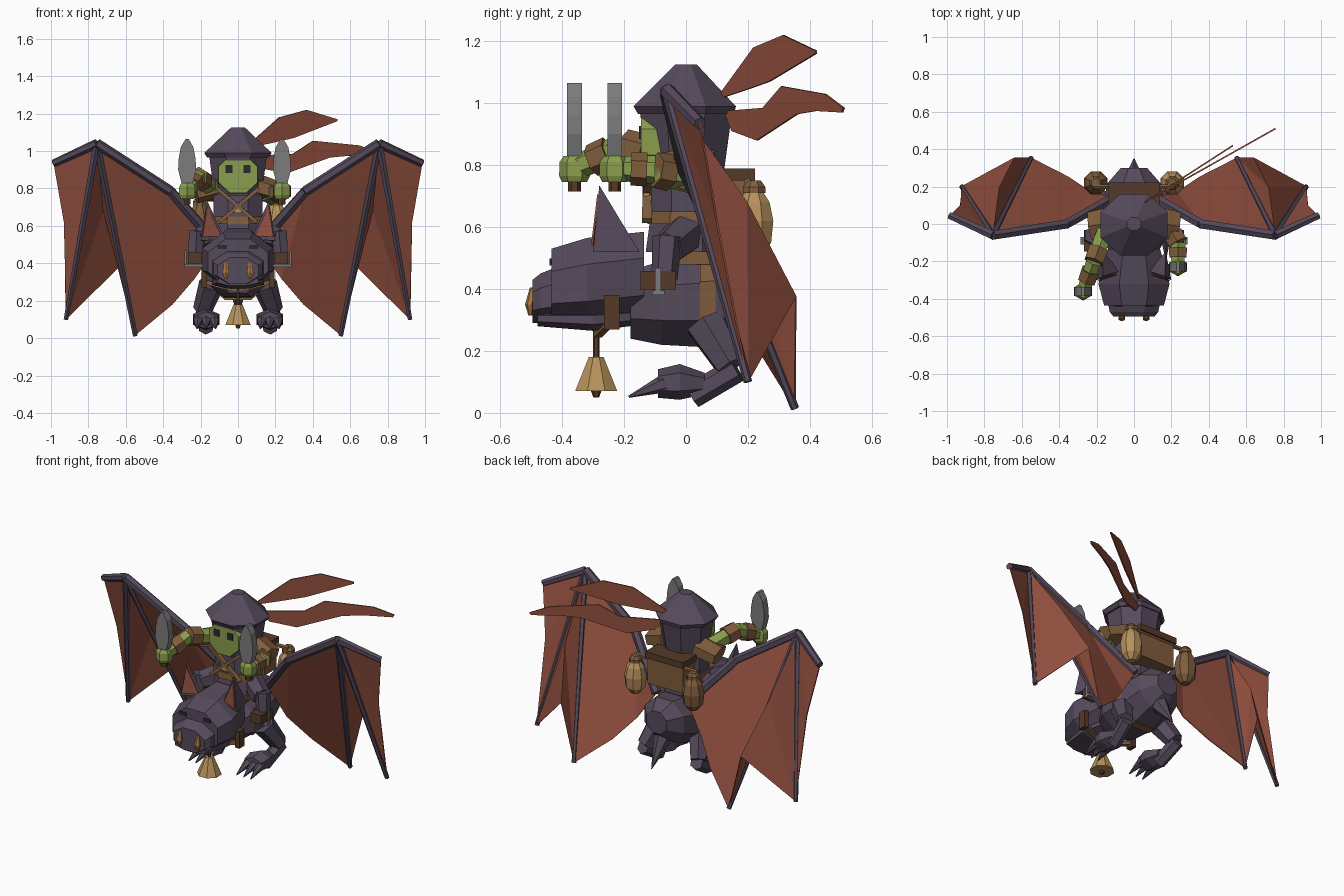
import bpy, bmesh, math
from mathutils import Vector

cube = bpy.data.objects.get("Cube")
if cube:
    bpy.data.objects.remove(cube, do_unlink=True)


def material(name, rgb):
    m = bpy.data.materials.new(name)
    m.use_nodes = True
    m.diffuse_color = (*rgb, 1)
    m.node_tree.nodes["Principled BSDF"].inputs["Base Color"].default_value = (*rgb, 1)
    return m


PURPLE = material("dusky purple", (.093, .069, .107))
RED = material("rust membrane", (.29, .08, .05))
GREEN = material("green skin", (.25, .34, .075))
BROWN = material("brown leather", (.215, .11, .046))
TAN = material("tan brass", (.47, .285, .105))
STEEL = material("grey steel", (.2, .2, .2))
DARK_BROWN = material("dark leather", (.09, .042, .02))
DARK = material("dark eyes", (.026, .021, .032))
FANG = material("amber fang", (.4, .19, .055))

X, Y, Z = Vector((1, 0, 0)), Vector((0, 1, 0)), Vector((0, 0, 1))


def build(name, verts, faces, mat, thick=0):
    bm = bmesh.new()
    vs = [bm.verts.new(v) for v in verts]
    for f in faces:
        bm.faces.new([vs[i] for i in f])
    bmesh.ops.remove_doubles(bm, verts=bm.verts, dist=.0005)
    bmesh.ops.recalc_face_normals(bm, faces=bm.faces)
    mesh = bpy.data.meshes.new(name)
    bm.to_mesh(mesh)
    bm.free()
    mesh.materials.append(mat)
    obj = bpy.data.objects.new(name, mesh)
    bpy.context.collection.objects.link(obj)
    if thick:
        mod = obj.modifiers.new("thickness", 'SOLIDIFY')
        mod.thickness, mod.offset = thick, 0
    return obj


def loft(name, rings, mat, u=X, v=Z, n=8):
    """Skin rings of (centre, half width along u, half width along v)."""
    k = 1 / math.cos(math.pi / n)
    verts = []
    for c, a, b in rings:
        for i in range(n):
            t = math.tau * (i + .5) / n
            verts.append(Vector(c) + u * (a * k * math.cos(t)) + v * (b * k * math.sin(t)))
    faces = [list(range(n)), list(range(len(verts) - n, len(verts)))]
    for r in range(len(rings) - 1):
        for i in range(n):
            j = (i + 1) % n
            faces.append([r * n + i, r * n + j, r * n + n + j, r * n + n + i])
    return build(name, verts, faces, mat)


def limb(name, p, q, r0, r1, mat, n=6, flat=1):
    """Tapered bar from p to q."""
    d = (Vector(q) - Vector(p)).normalized()
    u = d.cross(Y if abs(d.z) > .9 else Z).normalized()
    return loft(name, [(p, r0, r0 * flat), (q, r1, r1 * flat)], mat, u, u.cross(d), n)


def box(name, c, size, mat):
    h = Z * size[2] / 2
    c = Vector(c)
    return loft(name, [(c - h, size[0] / 2, size[1] / 2), (c + h, size[0] / 2, size[1] / 2)],
                mat, X, Y, 4)


def lathe(name, x, y, profile, mat, n=8):
    return loft(name, [((x, y, z), r, r) for z, r in profile], mat, X, Y, n)


def along_y(name, rings, mat):
    return loft(name, [((0, y, z), a, b) for y, z, a, b in rings], mat)


# Mount body, head and tail
along_y("mount_body", [(-.18, .35, .11, .11), (-.08, .355, .17, .135), (.1, .36, .17, .15),
                       (.22, .39, .14, .13), (.3, .4, .07, .07)], PURPLE)
along_y("mount_head", [(-.435, .405, .16, .125), (-.32, .42, .19, .145),
                       (-.135, .44, .14, .145)], PURPLE)
along_y("mount_jaw", [(-.48, .305, .11, .025), (-.3, .3, .14, .035), (-.18, .31, .1, .03)], PURPLE)
along_y("mount_snout", [(-.495, .36, .11, .07), (-.47, .37, .13, .08),
                        (-.42, .38, .14, .09)], PURPLE)
limb("mount_tail", (0, .2, .33), (0, .35, .12), .06, .002, PURPLE)

# Tack: neck bell and saddle
lathe("bell", 0, -.29, [(.07, .068), (.085, .062), (.18, .024)], TAN)
lathe("bell_clapper", 0, -.29, [(.05, .008), (.075, .016)], DARK_BROWN, 6)
lathe("bell_rod", 0, -.29, [(.17, .009), (.29, .009)], DARK_BROWN, 6)
along_y("saddle_girth", [(.045, .36, .174, .155), (.095, .362, .172, .154)], BROWN)
box("saddle", (0, .02, .515), (.24, .2, .07), BROWN)

# Rider torso, hood and face
loft("rider_robe", [((0, 0, .52), .15, .13), ((0, 0, .63), .13, .115),
                    ((0, 0, .82), .13, .11)], PURPLE, X, Y)
loft("rider_belt", [((0, 0, .61), .14, .125), ((0, 0, .65), .137, .122)], BROWN, X, Y)
loft("hood", [((0, 0, .76), .125, .12), ((0, 0, .98), .155, .15)], PURPLE, X, Y)
loft("hood_crown", [((0, 0, .965), .165, .155), ((0, -.004, .99), .18, .165),
                    ((0, 0, 1.125), .038, .035)], PURPLE, X, Y)
along_y("rider_face", [(-.146, .875, .105, .1), (-.05, .875, .11, .105)], GREEN)
box("backpack", (0, .15, .68), (.25, .12, .19), BROWN)
box("backpack_flap", (0, .155, .77), (.27, .135, .04), DARK_BROWN)
limb("pouch_bar", (-.22, .2, .745), (.22, .2, .745), .012, .012, BROWN)
box("chest_buckle", (0, -.128, .69), (.04, .02, .04), TAN)

for s, side in ((1, "left"), (-1, "right")):
    def m(x, y, z):
        return Vector((x * s, y, z))

    # Wing bones and membranes
    wrist, tip, elbow, root = m(.755, -.06, 1.04), m(.985, .045, .935), m(.36, 0, .785), m(.11, .14, .5)
    outer_end, inner_end = m(.92, .2, .1), m(.55, .352, .014)
    limb(side + "_wing_arm", root, elbow, .026, .024, PURPLE)
    limb(side + "_wing_forearm", elbow, wrist, .024, .024, PURPLE)
    limb(side + "_wing_spur", wrist, tip, .022, .018, PURPLE)
    limb(side + "_wing_outer_finger", wrist, outer_end, .018, .012, PURPLE)
    limb(side + "_wing_inner_finger", wrist, inner_end, .018, .012, PURPLE)
    notch, bulge = m(.64, .355, .375), m(.72, .195, .68)
    build(side + "_wing_membrane",
          [wrist, tip, m(.93, .1, .62), outer_end, bulge, notch, inner_end, elbow,
           m(.35, .25, .18), m(.23, .17, .32), root],
          [(0, 1, 2), (0, 2, 3), (0, 3, 4), (3, 5, 4), (5, 6, 4), (6, 0, 4),
           (7, 0, 6), (7, 6, 8), (7, 8, 9), (7, 9, 10)], RED, .006)

    # Mount ears with coloured fronts
    ear_tip = m(.165, -.28, .735)
    build(side + "_ear", [m(.07, -.25, .53), m(.2, -.3, .52), m(.17, -.15, .52), ear_tip],
          [(0, 1, 2), (0, 1, 3), (1, 2, 3), (2, 0, 3)], PURPLE)
    build(side + "_ear_lining", [m(.09, -.268, .545), m(.19, -.304, .54), ear_tip + Vector((0, -.004, -.03))],
          [(0, 1, 2)], RED, .006)

    # Mount face details and cheek strap
    box(side + "_mount_eye", m(.085, -.437, .487), (.05, .008, .022), DARK)
    loft(side + "_fang", [(m(.065, -.502, .315), .006, .006), (m(.065, -.505, .35), .018, .013),
                          (m(.065, -.495, .405), .008, .008)], FANG, X, Y, 6)
    box(side + "_cheek_plate", m(.18, -.24, .325), (.03, .05, .11), DARK_BROWN)
    limb(side + "_chin_strap", m(.175, -.24, .3), m(0, -.285, .255), .012, .012, BROWN, 4)

    # Mount legs, feet and claws
    limb(side + "_thigh", m(.14, .06, .29), m(.19, .145, .15), .06, .045, PURPLE)
    limb(side + "_shin", m(.19, .165, .14), m(.17, .02, .055), .036, .036, PURPLE)
    loft(side + "_foot", [(m(.17, .06, .095), .04, .03), (m(.17, -.02, .1), .07, .05),
                          (m(.17, -.09, .095), .06, .04)], PURPLE, n=6)
    for i in (-1, 0, 1):
        limb(side + "_claw", m(.17 + i * .042, -.07, .095), m(.17 + i * .05, -.185, .052), .026, .003, PURPLE)

    # Rider legs, boots and stirrups
    limb(side + "_rider_thigh", m(.1, 0, .58), m(.21, -.06, .53), .06, .05, PURPLE)
    limb(side + "_rider_shin", m(.22, -.06, .57), m(.23, -.07, .43), .042, .036, PURPLE)
    box(side + "_boot", m(.23, -.09, .428), (.075, .115, .06), DARK_BROWN)
    box(side + "_stirrup", m(.23, -.09, .388), (.11, .04, .016), STEEL)
    for dx in (-.05, .05):
        box(side + "_stirrup_bar", m(.23 + dx, -.09, .425), (.01, .02, .085), STEEL)

    # Rider eye, shoulder pad, chest strap
    box(side + "_rider_eye", m(.048, -.147, .905), (.038, .008, .042), DARK)
    limb(side + "_shoulder_pad", m(.1, .01, .815), m(.23, -.01, .775), .085, .075, BROWN, 6, .65)
    limb(side + "_chest_strap", m(.11, -.122, .8), m(-.1, -.126, .62), .016, .016, BROWN, 4, .6)

    # Arms: the right one reaches further forward
    if s > 0:
        joints = [m(.17, .02, .76), m(.235, -.1, .785), m(.235, -.23, .79)]
        cuff = (.2, .6)
    else:
        joints = [m(.15, -.03, .81), m(.215, -.2, .86), m(.272, -.36, .79)]
        cuff = (.3, .65)
    shoulder, bend, hand = joints
    limb(side + "_upper_arm", shoulder, bend, .045, .04, GREEN)
    limb(side + "_forearm", bend, hand, .04, .034, GREEN)
    limb(side + "_bracer", bend.lerp(hand, cuff[0]), bend.lerp(hand, cuff[1]), .048, .046, BROWN)
    limb(side + "_elbow_wrap", shoulder.lerp(bend, .6), bend, .052, .05, BROWN)
    lathe(side + "_hand", hand.x, hand.y, [(.745, .035), (.765, .043), (.81, .042), (.83, .03)], GREEN, 6)

    # Leaf-shaped dagger
    lathe(side + "_grip", hand.x, hand.y, [(.715, .018), (.85, .016)], DARK_BROWN, 6)
    loft(side + "_blade", [((hand.x, hand.y, z), w, .024) for z, w in
                           ((.83, .03), (.9, .048), (.96, .045), (1.02, .034), (1.065, .008))],
         STEEL, X, Y, 4)

    # Hanging pouches
    lathe(side + "_pouch", .205 * s, .22,
          [(.51, .025), (.55, .055), (.62, .062), (.68, .05), (.72, .025)], TAN if s > 0 else BROWN)
    lathe(side + "_pouch_neck", .205 * s, .22, [(.71, .036), (.73, .036), (.75, .022)], BROWN)


# Hood streamers: upper and lower edges drawn in y and z, drifting to the left
def streamer(name, edges, drift):
    verts = [(.08 + (y - .13) * drift, y, z) for pair in edges for y, z in pair]
    build(name, verts, [(2 * i, 2 * i + 1, 2 * i + 3, 2 * i + 2) for i in range(len(edges) - 1)], RED, .008)


streamer("upper_streamer", [((.115, 1.035), (.125, 1.02)), ((.22, 1.18), (.2, 1.045)),
                            ((.315, 1.22), (.27, 1.07)), ((.42, 1.17), (.42, 1.16))], 1.55)
streamer("lower_streamer", [((.125, .975), (.15, .91)), ((.25, .985), (.23, .88)),
                            ((.31, 1.055), (.36, .965)), ((.45, 1.03), (.42, .975)),
                            ((.51, .985), (.505, .97))], 1.78)
